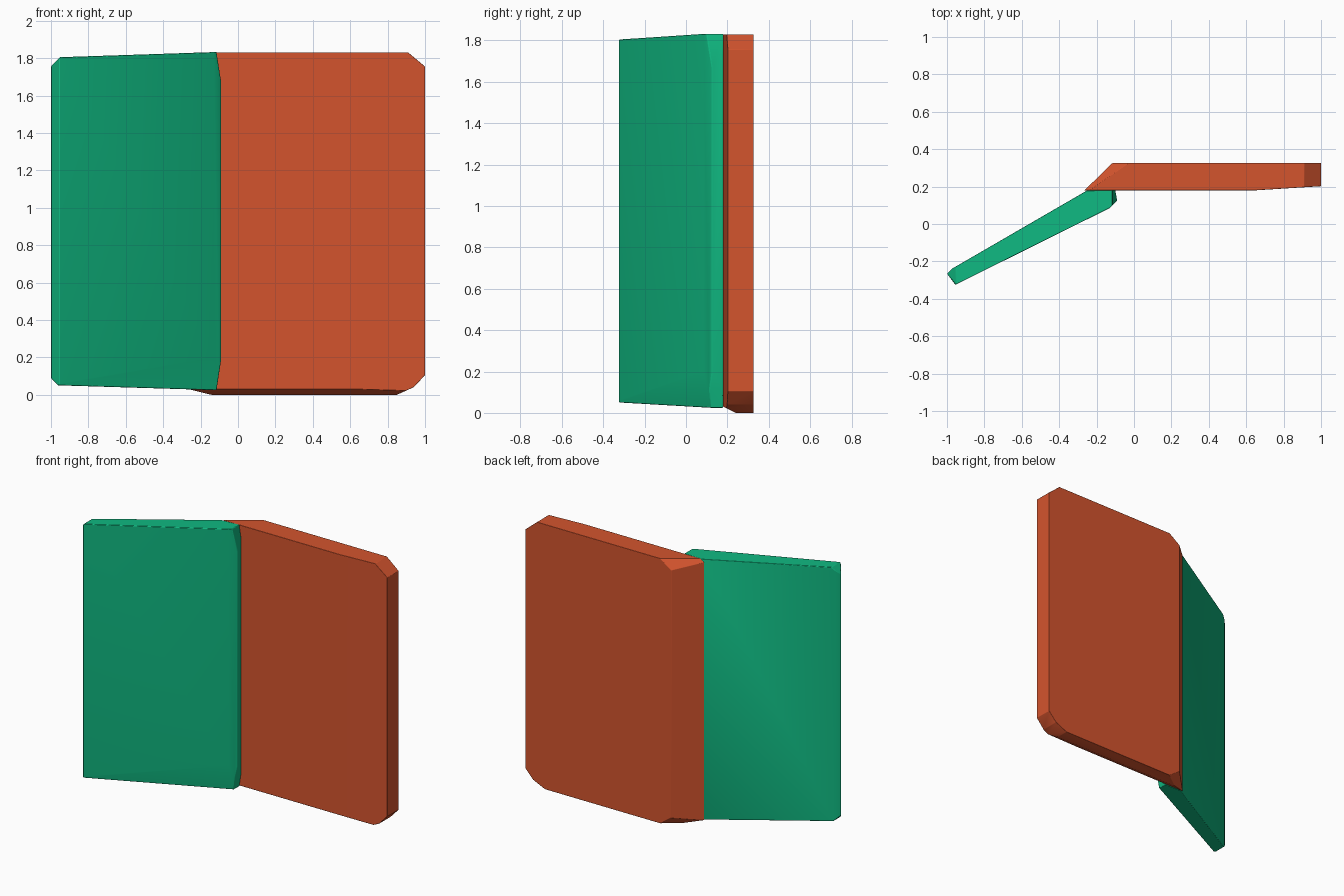
import bpy
import bmesh
from mathutils import Vector

cube = bpy.data.objects.get("Cube")
if cube:
    bpy.data.objects.remove(cube, do_unlink=True)


def material(name, color):
    mat = bpy.data.materials.new(name)
    mat.use_nodes = True
    mat.diffuse_color = color
    mat.node_tree.nodes["Principled BSDF"].inputs["Base Color"].default_value = color
    return mat


def panel(name, plan, z0, z1, cuts, bevel, mat):
    """Upright slab from a plan outline, trimmed by planes through three points."""
    bm = bmesh.new()
    base = bm.faces.new([bm.verts.new((x, y, z0)) for x, y in plan])
    top = bmesh.ops.extrude_face_region(bm, geom=[base])
    bmesh.ops.translate(bm, vec=(0, 0, z1 - z0),
                        verts=[v for v in top["geom"] if isinstance(v, bmesh.types.BMVert)])
    n = len(plan)
    middle = Vector((sum(p[0] for p in plan) / n, sum(p[1] for p in plan) / n, (z0 + z1) / 2))
    for points in cuts:
        a, b, c = map(Vector, points)
        normal = (b - a).cross(c - a).normalized()
        if normal.dot(middle - a) > 0:
            normal.negate()
        cut = bmesh.ops.bisect_plane(bm, geom=bm.verts[:] + bm.edges[:] + bm.faces[:],
                                     plane_co=a, plane_no=normal, clear_outer=True, dist=1e-5)
        rim = [e for e in cut["geom_cut"] if isinstance(e, bmesh.types.BMEdge)]
        if rim:
            bmesh.ops.holes_fill(bm, edges=[e for e in bm.edges if e.is_boundary], sides=0)
    bmesh.ops.recalc_face_normals(bm, faces=bm.faces[:])
    mesh = bpy.data.meshes.new(name)
    bm.to_mesh(mesh)
    bm.free()
    mesh.materials.append(mat)
    obj = bpy.data.objects.new(name, mesh)
    bpy.context.collection.objects.link(obj)
    mod = obj.modifiers.new("Soft edges", 'BEVEL')
    mod.width = bevel
    mod.segments = 2
    mod.limit_method = 'ANGLE'
    mod.angle_limit = 0.35
    bpy.ops.object.select_all(action='DESELECT')
    obj.select_set(True)
    bpy.context.view_layer.objects.active = obj
    bpy.ops.object.shade_smooth_by_angle(angle=0.6)
    return obj


orange = material("Burnt orange", (0.658, 0.089, 0.027, 1))
green = material("Emerald green", (0.005, 0.485, 0.220, 1))

# Wide back panel with a slanted left end and clipped corners
panel("back_panel",
      [(-0.265, 0.18), (0.65, 0.18), (1.0, 0.202), (1.0, 0.326), (-0.115, 0.326)],
      0.0, 1.83,
      [((0.91, 0.2, 1.83), (0.91, 0.3, 1.83), (1.0, 0.2, 1.755)),
       ((0.85, 0.2, 0.0), (0.85, 0.3, 0.0), (0.95, 0.2, 0.045)),
       ((0.93, 0.2, 0.03), (0.93, 0.3, 0.03), (1.0, 0.2, 0.105)),
       # clipped upper and lower corners of the slanted end
       ((-0.03, 0.326, 1.83), (-0.115, 0.326, 1.77), (-0.265, 0.18, 1.81)),
       ((-0.03, 0.326, 0.0), (-0.115, 0.326, 0.06), (-0.265, 0.18, 0.028)),
       # lower front edge
       ((-0.265, 0.18, 0.03), (0.8, 0.18, 0.03), (0.0, 0.24, 0.0))],
      0.01, orange)

# Angled front panel, slightly shorter at its outer end
panel("angled_panel",
      [(-1.0, -0.265), (-0.955, -0.325), (-0.13, 0.085), (-0.09, 0.125),
       (-0.1, 0.18), (-0.25, 0.18), (-0.975, -0.24)],
      0.02, 1.84,
      [((-0.95, 0, 1.805), (-0.95, 0.2, 1.805), (-0.13, 0, 1.832)),
       ((-0.95, 0, 0.05), (-0.95, 0.2, 0.05), (-0.13, 0, 0.025)),
       # outer corners
       ((-1.0, 0, 1.755), (-1.0, 0.2, 1.755), (-0.95, 0, 1.807)),
       ((-1.0, 0, 0.09), (-1.0, 0.2, 0.09), (-0.96, 0, 0.048)),
       # inner end tapers towards top and bottom
       ((-0.09, 0, 1.67), (-0.09, 0.2, 1.67), (-0.115, 0, 1.83)),
       ((-0.09, 0, 0.19), (-0.09, 0.2, 0.19), (-0.115, 0, 0.025)),
       # shallow slope at the foot of the front face
       ((-0.955, -0.325, 0.06), (-0.13, 0.085, 0.2), (-0.14, 0.105, 0.03))],
      0.016, green)
